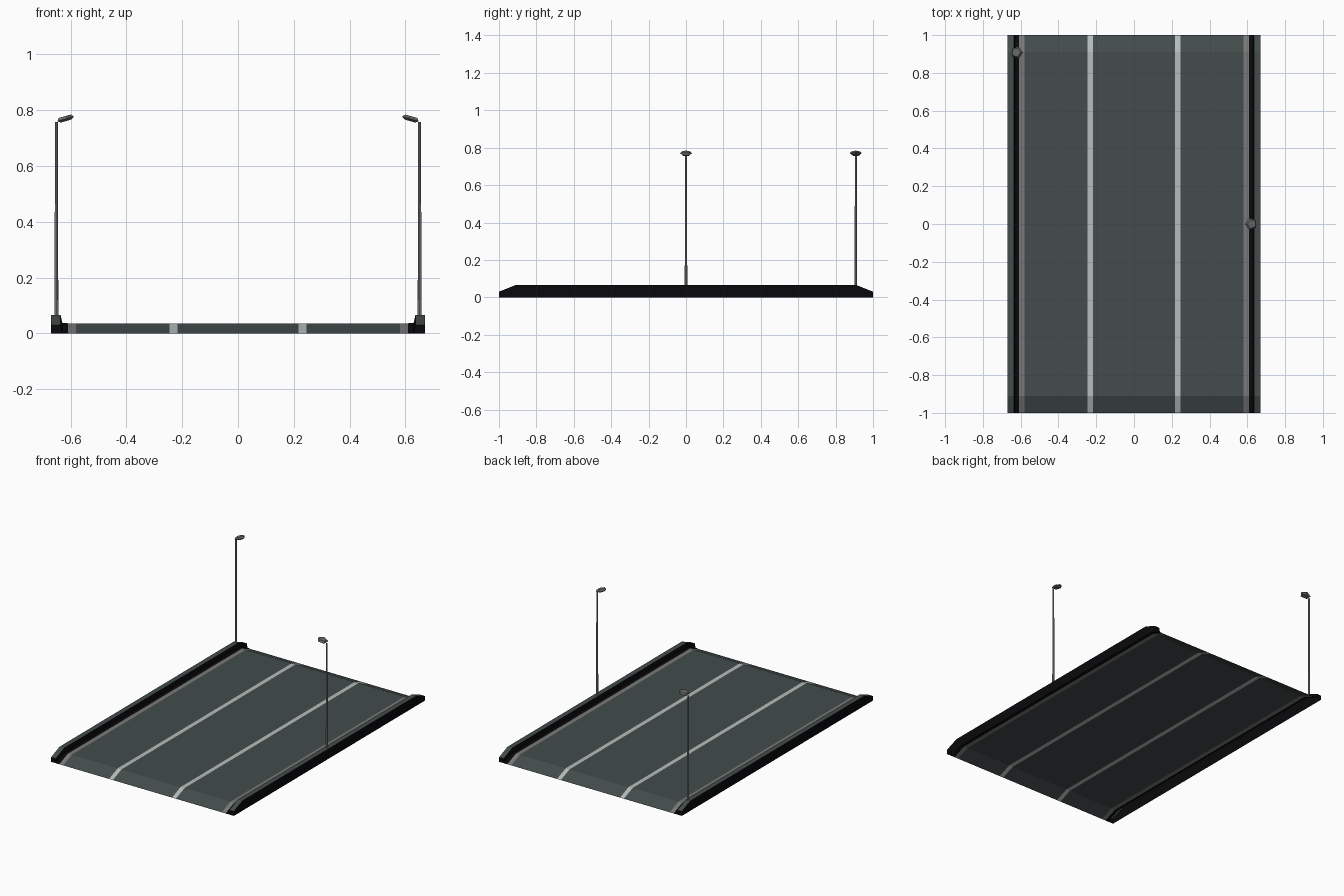
import bpy, bmesh, math
from mathutils import Matrix

if "Cube" in bpy.data.objects:
    bpy.data.objects.remove(bpy.data.objects["Cube"])


def mat(name, rgb):
    m = bpy.data.materials.new(name)
    m.diffuse_color = (*rgb, 1)
    m.use_nodes = True
    m.node_tree.nodes["Principled BSDF"].inputs["Base Color"].default_value = m.diffuse_color
    return m


ASPHALT = mat("asphalt", (0.056, 0.072, 0.071))
WHITE = mat("lane_white", (0.46, 0.51, 0.49))
EDGE = mat("edge_grey", (0.19, 0.19, 0.18))
BLACK = mat("barrier_black", (0.003, 0.003, 0.004))
POLE = mat("pole_grey", (0.27, 0.28, 0.27))
HEAD = mat("lamp_grey", (0.14, 0.14, 0.14))

STATIONS = [(-1, 0), (-0.91, 1), (0.91, 1), (1, 0)]   # y, raised or not
RISE = 0.036


def finish(bm, name, mats):
    me = bpy.data.meshes.new(name)
    bm.to_mesh(me)
    bm.free()
    for m in mats:
        me.materials.append(m)
    ob = bpy.data.objects.new(name, me)
    bpy.context.collection.objects.link(ob)
    return ob


def sweep(bm, profile, face_mats):
    """Sweep an (x, z) profile along the ramped length of the road."""
    rows = [[bm.verts.new((x, y, z + RISE * up * lift)) for x, z, lift in profile]
            for y, up in STATIONS]
    for a, b in zip(rows, rows[1:]):
        for i, mi in enumerate(face_mats):
            bm.faces.new((a[i], a[i + 1], b[i + 1], b[i])).material_index = mi
    return rows


# Road sheet with painted stripes, ramping down at both ends
bm = bmesh.new()
xs = [-0.609, -0.581, -0.245, -0.217, 0.217, 0.245, 0.581, 0.609]
sweep(bm, [(x, 0, 1) for x in xs], [1, 0, 2, 0, 2, 0, 1])
finish(bm, "road_deck", [ASPHALT, EDGE, WHITE])


# Side barriers: black ledge and walls with an asphalt coloured cap
def barrier(side, name):
    bm = bmesh.new()
    prof = [(0.609, 0, 1), (0.63, 0.002, 1), (0.636, 0.03, 1), (0.67, 0.03, 1), (0.67, 0, 0)]
    rows = sweep(bm, [(side * x, z, l) for x, z, l in prof], [0, 0, 1, 0])
    for r in (rows[0], rows[-1]):
        bm.faces.new(r)
    bmesh.ops.recalc_face_normals(bm, faces=bm.faces)
    # the open shell must face outward: check the cap
    cap = next(f for f in bm.faces if f.material_index == 1)
    cap.normal_update()
    if cap.normal.z < 0:
        bmesh.ops.reverse_faces(bm, faces=bm.faces)
    finish(bm, name, [BLACK, ASPHALT])


barrier(-1, "left_barrier")
barrier(1, "right_barrier")


# Street lamps: tapered pole and a tilted faceted head over the road
def lamp(side, y, name):
    bm = bmesh.new()
    z0, z1 = 0.06, 0.757
    bmesh.ops.create_cone(bm, cap_ends=True, segments=8, radius1=0.007, radius2=0.005,
                          depth=z1 - z0,
                          matrix=Matrix.Translation((side * 0.651, y, (z0 + z1) / 2)))
    finish(bm, name + "_pole", [POLE])

    bm = bmesh.new()
    rings = []
    for r, z in ((0.022, -0.009), (0.034, -0.001), (0.025, 0.009)):
        rings.append([bm.verts.new((r * math.cos(math.tau * i / 5),
                                    r * math.sin(math.tau * i / 5), z)) for i in range(5)])
    for a, b in zip(rings, rings[1:]):
        for i in range(5):
            j = (i + 1) % 5
            bm.faces.new((a[i], a[j], b[j], b[i]))
    bm.faces.new(rings[0][::-1])
    bm.faces.new(rings[-1])
    turn = Matrix.Rotation(math.pi if side > 0 else 0, 4, 'Z')
    tilt = Matrix.Rotation(math.radians(-16), 4, 'Y')
    bm.transform(Matrix.Translation((side * 0.621, y, 0.769)) @ turn @ tilt)
    finish(bm, name + "_head", [HEAD])


lamp(-1, 0.908, "left_lamp")
lamp(1, 0.0, "right_lamp")
